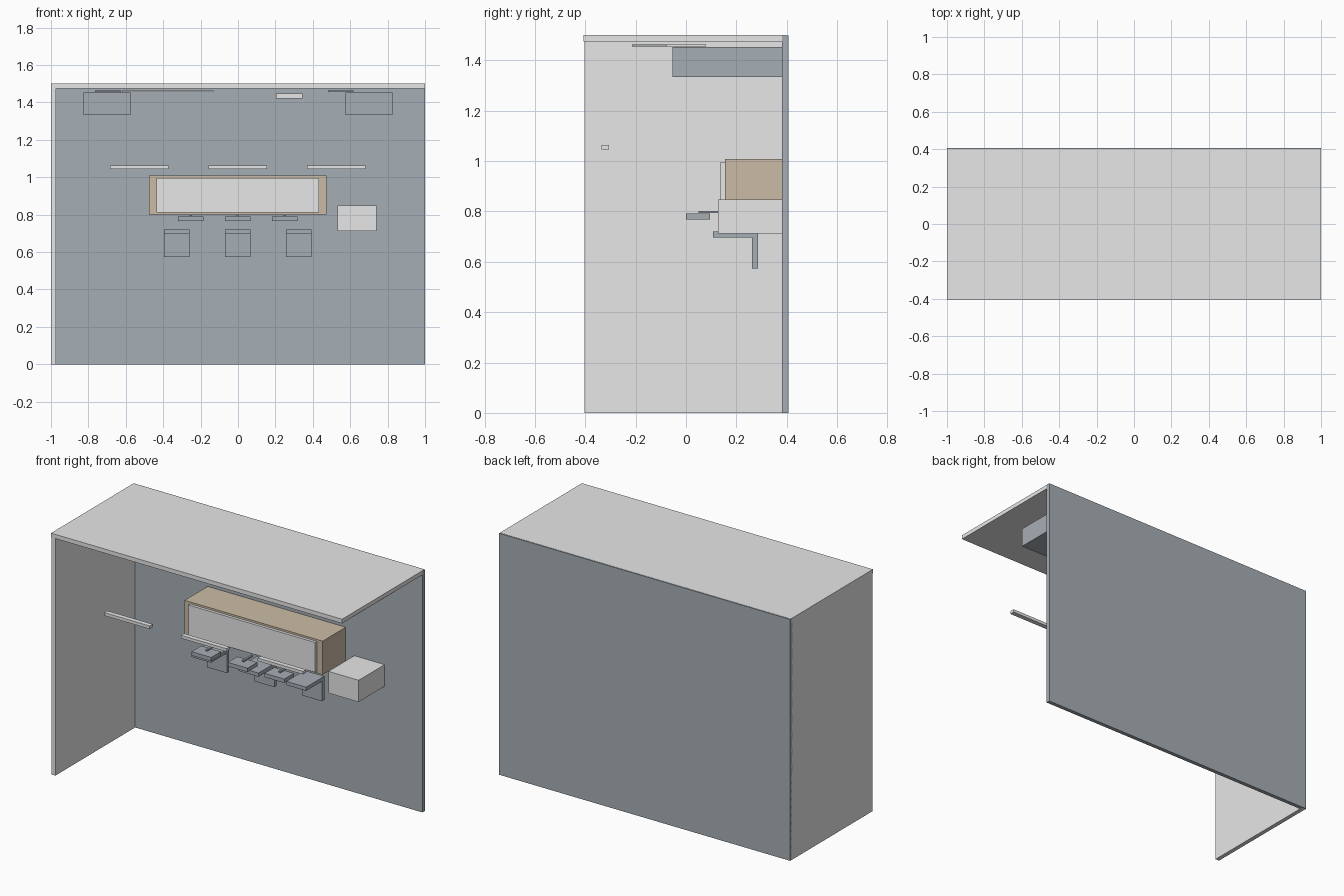
import bpy

if "Cube" in bpy.data.objects:
    bpy.data.objects.remove(bpy.data.objects["Cube"])


def material(name, rgb):
    m = bpy.data.materials.new(name)
    m.diffuse_color = (*rgb, 1.0)
    m.use_nodes = True
    m.node_tree.nodes["Principled BSDF"].inputs["Base Color"].default_value = m.diffuse_color
    return m


white = material("light_grey", (0.80, 0.80, 0.80))
slate = material("slate_grey", (0.38, 0.425, 0.46))
wood = material("pale_wood", (0.60, 0.50, 0.38))


def box(name, x, y, z, mat):
    """Box spanning the given (min, max) ranges."""
    (x0, x1), (y0, y1), (z0, z1) = x, y, z
    bpy.ops.mesh.primitive_cube_add(size=1)
    ob = bpy.context.object
    ob.name = name
    for v in ob.data.vertices:
        v.co = (x1 if v.co.x > 0 else x0,
                y1 if v.co.y > 0 else y0,
                z1 if v.co.z > 0 else z0)
    ob.data.materials.append(mat)
    return ob


# Room shell: back wall, left wall, ceiling
box("back_wall", (-1, 1), (0.381, 0.406), (0, 1.499), slate)
box("left_wall", (-1, -0.973), (-0.403, 0.399), (0, 1.474), white)
box("ceiling", (-1, 0.999), (-0.406, 0.400), (1.474, 1.5), white)

# Large ceiling units at both sides
for side, s in (("left", -1), ("right", 1)):
    box(side + "_ceiling_unit", tuple(sorted((s * 0.575, s * 0.826))),
        (-0.054, 0.382), (1.333, 1.453), slate)

# Thin ceiling panels and a small wall-mounted unit
box("left_ceiling_vent", (-0.765, -0.625), (-0.215, -0.075), (1.455, 1.463), slate)
box("right_ceiling_vent", (0.48, 0.617), (-0.215, -0.075), (1.455, 1.463), slate)
box("ceiling_light_panel", (-0.62, -0.13), (-0.095, 0.08), (1.455, 1.463), white)
box("small_wall_unit", (0.202, 0.344), (0.30, 0.382), (1.422, 1.449), white)

# Hanging light bars
for i, cx in enumerate((-0.528, -0.001, 0.526)):
    box(f"light_bar_{i + 1}", (cx - 0.156, cx + 0.156), (-0.335, -0.305),
        (1.045, 1.064), white)

# Counter with front panel, and side cabinet
box("counter", (-0.475, 0.473), (0.155, 0.382), (0.80, 1.009), wood)
box("counter_front_panel", (-0.437, 0.434), (0.137, 0.156), (0.811, 0.997), white)
box("side_cabinet", (0.532, 0.74), (0.127, 0.382), (0.713, 0.848), white)

# Small trays with thin stems on top
for i, cx in enumerate((-0.252, -0.002, 0.25)):
    box(f"tray_{i + 1}", (cx - 0.068, cx + 0.068), (0, 0.095), (0.767, 0.791), slate)
    box(f"tray_stem_{i + 1}", (cx - 0.006, cx + 0.006), (0.05, 0.14),
        (0.793, 0.802), slate)

# Chairs: flat seat with a panel hanging at the back
for i, cx in enumerate((-0.328, -0.002, 0.325)):
    box(f"chair_seat_{i + 1}", (cx - 0.068, cx + 0.068), (0.107, 0.264),
        (0.697, 0.72), slate)
    box(f"chair_back_{i + 1}", (cx - 0.068, cx + 0.068), (0.263, 0.285),
        (0.573, 0.72), slate)
